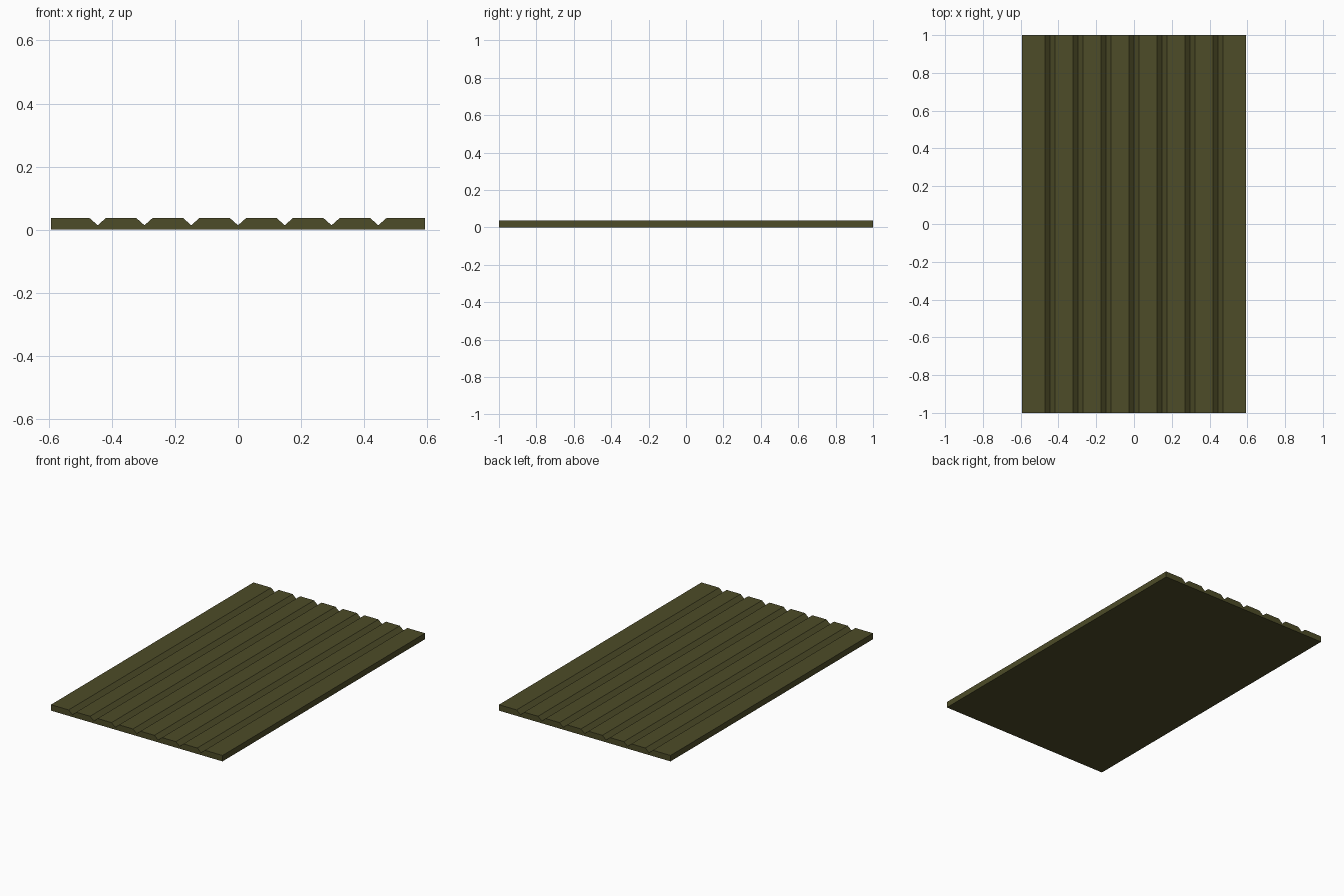
import bpy, bmesh

if "Cube" in bpy.data.objects:
    bpy.data.objects.remove(bpy.data.objects["Cube"])

BOARDS = 8
PITCH = 0.1483          # board spacing
HALF_LEN = 1.0
TOP, GROOVE_Z, GROOVE_HALF = 0.037, 0.014, 0.026
half_w = BOARDS * PITCH / 2

# Cross-section: flat underside, V grooves between boards on top
profile = [(-half_w, 0), (half_w, 0), (half_w, TOP)]
for i in range(BOARDS - 1, 0, -1):
    x = -half_w + i * PITCH
    profile += [(x + GROOVE_HALF, TOP), (x, GROOVE_Z), (x - GROOVE_HALF, TOP)]
profile.append((-half_w, TOP))

# Extrude the section along the panel length
bm = bmesh.new()
section = bm.faces.new([bm.verts.new((x, -HALF_LEN, z)) for x, z in profile])
result = bmesh.ops.extrude_face_region(bm, geom=[section], use_keep_orig=True)
new_verts = [g for g in result["geom"] if isinstance(g, bmesh.types.BMVert)]
bmesh.ops.translate(bm, verts=new_verts, vec=(0, 2 * HALF_LEN, 0))
bmesh.ops.recalc_face_normals(bm, faces=bm.faces)
mesh = bpy.data.meshes.new("grooved_panel")
bm.to_mesh(mesh)
bm.free()

panel = bpy.data.objects.new("grooved_panel", mesh)
bpy.context.collection.objects.link(panel)

# Dark olive paint
paint = bpy.data.materials.new("olive_paint")
paint.diffuse_color = (0.075, 0.072, 0.021, 1)
paint.use_nodes = True
paint.node_tree.nodes["Principled BSDF"].inputs["Base Color"].default_value = paint.diffuse_color
mesh.materials.append(paint)
